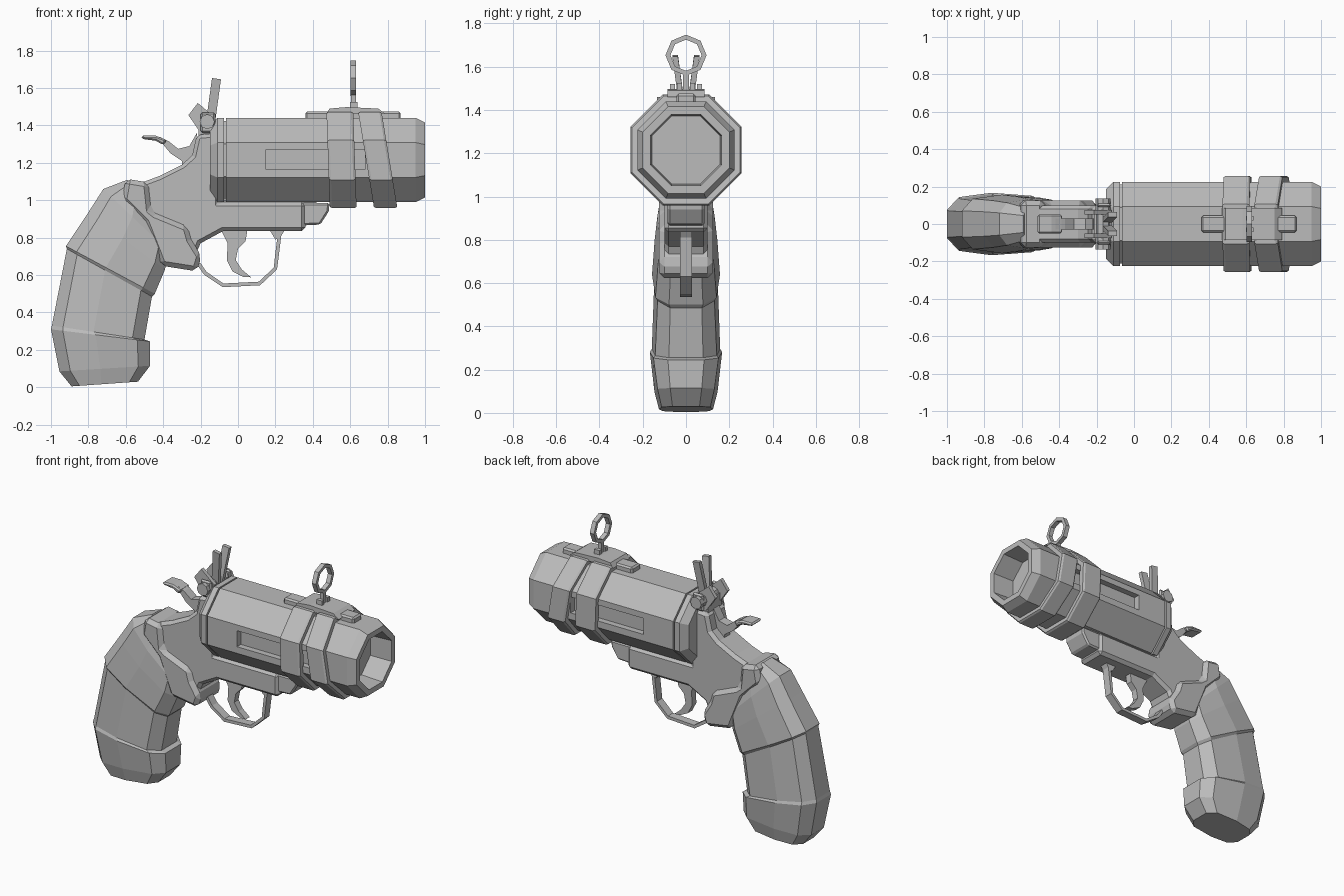
import bpy, bmesh, math
from mathutils import Vector

if "Cube" in bpy.data.objects:
    bpy.data.objects.remove(bpy.data.objects["Cube"])

metal = bpy.data.materials.new("plain grey")
metal.use_nodes = True
GREY = (0.5, 0.5, 0.5, 1)
metal.diffuse_color = GREY
metal.node_tree.nodes["Principled BSDF"].inputs["Base Color"].default_value = GREY

AXIS = 1.215      # height of the barrel axis
FLAT = math.tan(math.pi / 8)


def finish(name, bm, bevel=0):
    bmesh.ops.recalc_face_normals(bm, faces=bm.faces)
    mesh = bpy.data.meshes.new(name)
    bm.to_mesh(mesh)
    bm.free()
    mesh.materials.append(metal)
    obj = bpy.data.objects.new(name, mesh)
    bpy.context.scene.collection.objects.link(obj)
    if bevel:
        mod = obj.modifiers.new("chamfer", 'BEVEL')
        mod.width, mod.segments, mod.limit_method = bevel, 1, 'ANGLE'
        mod.angle_limit = math.radians(40)
    return obj


def loft(name, rings, closed=False, bevel=0):
    """Bridge rings of equal point count; cap the ends unless closed."""
    bm = bmesh.new()
    loops = [[bm.verts.new(p) for p in ring] for ring in rings]
    pairs = list(zip(loops, loops[1:] + loops[:1])) if closed else list(zip(loops, loops[1:]))
    for a, b in pairs:
        for i in range(len(a)):
            j = (i + 1) % len(a)
            bm.faces.new((a[i], a[j], b[j], b[i]))
    if not closed:
        bm.faces.new(loops[0])
        bm.faces.new(loops[-1])
    return finish(name, bm, bevel)


def plate(name, outline, y0, y1, bevel=0):
    """Side outline in x and z, extruded across y."""
    return loft(name, [[(x, y, z) for x, z in outline] for y in (y0, y1)], bevel=bevel)


def box(name, x0, x1, y0, y1, z0, z1, bevel=0):
    return plate(name, [(x0, z0), (x1, z0), (x1, z1), (x0, z1)], y0, y1, bevel)


def octagon(x, r, lean=0):
    """Flat-topped octagon across x; lean shifts x with height."""
    ring = []
    for k in range(8):
        a = math.pi / 8 + k * math.pi / 4
        y, z = (r / math.cos(math.pi / 8) * f(a) for f in (math.cos, math.sin))
        ring.append((x - lean * z, y, AXIS + z))
    return ring


def strap(name, path, thick, half_width):
    """Flat strip of rectangular section following a path in x and z."""
    pts = [Vector((x, 0, z)) for x, z in path]
    rings = []
    for i, p in enumerate(pts):
        t = (pts[min(i + 1, len(pts) - 1)] - pts[max(i - 1, 0)]).normalized()
        n = Vector((-t.z, 0, t.x)) * thick / 2
        w = Vector((0, half_width, 0))
        rings.append([p + n + w, p + n - w, p - n - w, p - n + w])
    return loft(name, rings)


# Barrel with chamfered, bored muzzle
barrel = loft("barrel", [octagon(x, r) for x, r in (
    (-0.065, 0.225), (0.95, 0.225), (1.0, 0.2), (1.0, 0.165), (0.85, 0.158))])
loft("breech_plate", [octagon(x, r) for x, r in ((-0.15, 0.185), (-0.11, 0.225), (-0.075, 0.225))])
loft("breech_joint", [octagon(x, 0.21) for x in (-0.09, -0.05)])

# Long recessed slots in both flanks
for side, label in ((-1, "right"), (1, "left")):
    cutter = box(label + "_slot_cutter", 0.15, 0.68, side * 0.185, side * 0.26, 1.165, 1.27)
    cutter.hide_render = True
    cutter.hide_set(True)
    cutter.display_type = 'WIRE'
    cut = barrel.modifiers.new(label + "_slot", 'BOOLEAN')
    cut.operation, cut.solver, cut.object = 'DIFFERENCE', 'EXACT', cutter

# Leaning clamp bands
for name, x0, x1, lean in (("rear_band", 0.482, 0.625, 0.035), ("front_band", 0.685, 0.81, 0.165)):
    loft(name, [octagon(x0, 0.215, lean), octagon(x0, 0.25, lean), octagon(x0 + 0.012, 0.257, lean),
                octagon(x1 - 0.012, 0.257, lean), octagon(x1, 0.25, lean), octagon(x1, 0.215, lean)], closed=True)

# Top rail and ring sight
box("top_rail", 0.36, 0.87, -0.045, 0.045, 1.42, 1.475, 0.01)
plate("rail_cover", [(0.47, 1.46), (0.49, 1.49), (0.58, 1.498), (0.75, 1.49), (0.79, 1.46)], -0.085, 0.085)
for s in (-1, 1):
    box("sight_bracket", 0.598, 0.638, s * 0.018, s * 0.042, 1.45, 1.525)
box("sight_post", 0.605, 0.63, -0.014, 0.014, 1.45, 1.575)


def sight_ring(x, r):
    return [(x, r * math.cos(k * math.pi / 4 + math.pi / 2), 1.653 + r * math.sin(k * math.pi / 4 + math.pi / 2))
            for k in range(8)]


loft("sight_ring", [sight_ring(x, r) for x, r in
                    ((0.602, 0.072), (0.602, 0.095), (0.632, 0.095), (0.632, 0.072))], closed=True)

# Frame under and behind the barrel
plate("frame", [(-0.1, 1.36), (-0.22, 1.35), (-0.245, 1.24), (-0.3, 1.19), (-0.42, 1.13), (-0.5, 1.1),
                (-0.62, 1.08), (-0.5, 0.85), (-0.4, 0.7), (-0.24, 0.68), (-0.2, 0.77), (-0.08, 0.835),
                (0.36, 0.835), (0.36, 0.99), (-0.1, 0.99)], -0.1, 0.1, 0.02)
plate("front_lug", [(0.34, 0.865), (0.44, 0.87), (0.485, 0.94), (0.49, 0.985), (0.34, 0.985)], -0.085, 0.085, 0.01)
plate("barrel_seat", [(-0.1, 0.97), (0.42, 0.97), (0.42, 1.0), (-0.1, 1.0)], -0.075, 0.075)

# Raised collar where the frame meets the grip
plate("collar", [(-0.6, 1.115), (-0.48, 1.095), (-0.465, 0.95), (-0.44, 0.93), (-0.27, 0.86), (-0.25, 0.79),
                 (-0.195, 0.7), (-0.22, 0.62), (-0.41, 0.65), (-0.5, 0.88), (-0.62, 1.0)], -0.125, 0.125, 0.025)

# Faceted grip, lofted along its curve: back point, front point, half width
sections = [((-0.59, 1.11), (-0.49, 0.95), 0.1), ((-0.72, 1.06), (-0.375, 0.73), 0.132),
            ((-0.8, 0.935), (-0.39, 0.63), 0.145), ((-0.92, 0.755), (-0.445, 0.5), 0.157),
            ((-0.915, 0.74), (-0.46, 0.485), 0.146), ((-0.995, 0.33), (-0.5, 0.255), 0.158),
            ((-1.0, 0.31), (-0.47, 0.245), 0.167), ((-0.955, 0.085), (-0.47, 0.115), 0.146),
            ((-0.89, 0.005), (-0.535, 0.03), 0.125)]
rings = []
for (bx, bz), (fx, fz), w in sections:
    half = [(0, 0.45 * w), (0.12, 0.86 * w), (0.45, w), (0.87, 0.9 * w), (1, 0.5 * w)]
    rim = half + [(t, -y) for t, y in reversed(half)]
    rings.append([(bx + (fx - bx) * t, y, bz + (fz - bz) * t) for t, y in rim])
loft("grip", rings)

# Trigger and its guard
strap("trigger_guard", [(-0.21, 0.66), (-0.175, 0.61), (-0.08, 0.545), (0.115, 0.555), (0.2, 0.635),
                        (0.21, 0.72), (0.225, 0.84)], 0.02, 0.027)
plate("guard_foot", [(0.17, 0.84), (0.2, 0.79), (0.225, 0.8), (0.25, 0.84)], -0.027, 0.027)
plate("trigger", [(-0.09, 0.84), (-0.055, 0.77), (-0.06, 0.68), (-0.03, 0.62), (0.03, 0.59), (0.07, 0.588),
                  (0.02, 0.63), (-0.012, 0.68), (0.0, 0.74), (0.04, 0.78), (0.05, 0.84)], -0.022, 0.022)

# Hammer: body and wide thumb spur
plate("hammer", [(-0.42, 1.34), (-0.37, 1.315), (-0.32, 1.275), (-0.26, 1.29), (-0.22, 1.36), (-0.2, 1.2),
                 (-0.3, 1.18), (-0.3, 1.21), (-0.36, 1.25), (-0.41, 1.31)], -0.03, 0.03)
plate("hammer_spur", [(-0.515, 1.345), (-0.44, 1.345), (-0.38, 1.322), (-0.4, 1.295), (-0.44, 1.318),
                      (-0.515, 1.328)], -0.05, 0.05, 0.01)

# Rear sight: hinge, tilted leaves and splayed prongs
box("hinge_block", -0.21, -0.1, -0.07, 0.07, 1.34, 1.43)
for s in (-1, 1):
    plate("hinge_leaf", [(-0.265, 1.455), (-0.215, 1.52), (-0.12, 1.44), (-0.12, 1.36), (-0.2, 1.36)],
          s * 0.05, s * 0.075)
    box("hinge_ear", -0.2, -0.12, s * 0.09, s * 0.11, 1.36, 1.53 - 0.06, 0.01)
    foot, tip = Vector((-0.145, s * 0.02, 1.43)), Vector((-0.115, s * 0.05, 1.65))
    loft("sight_prong", [[p + Vector((dx, dy, -dx * 0.15)) for dx, dy in
                          ((-0.024, -0.013), (0.024, -0.013), (0.024, 0.013), (-0.024, 0.013))]
                         for p in (foot, tip)])
pin = [(-0.165 + 0.04 * math.cos(k * math.pi / 4), 1.42 + 0.04 * math.sin(k * math.pi / 4)) for k in range(8)]
plate("hinge_pin", pin, -0.135, 0.135)
